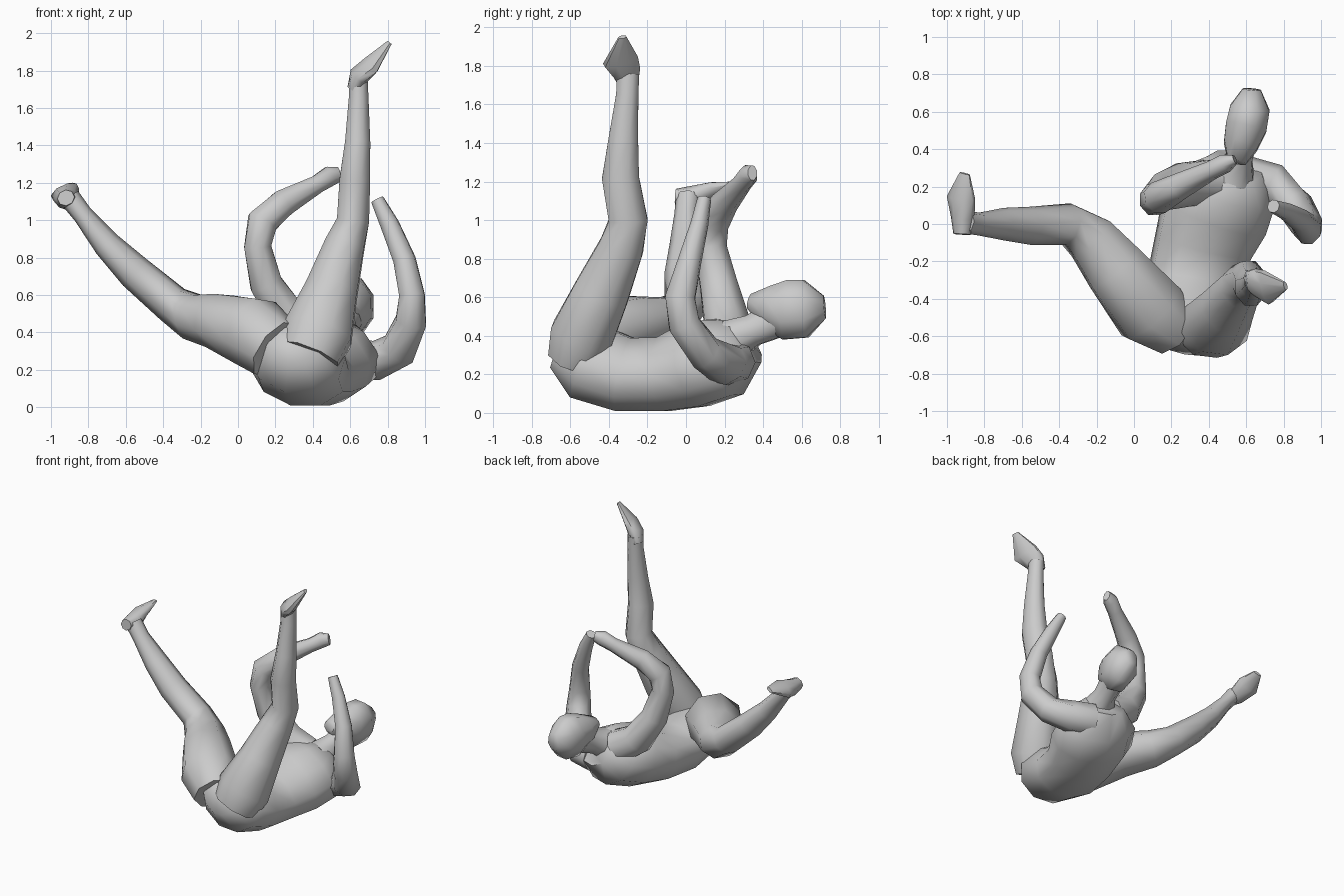
import bpy, bmesh, math
from mathutils import Vector


def loft(name, rings, side, n=8):
    """Skin elliptical rings (x, y, z, half width along side, half depth)."""
    bm = bmesh.new()
    pts = [Vector(r[:3]) for r in rings]
    loops = []
    for i, r in enumerate(rings):
        a, b = pts[max(i - 1, 0)], pts[min(i + 1, len(pts) - 1)]
        t = (b - a).normalized()
        s = Vector(side)
        u = (s - t * s.dot(t)).normalized()
        v = t.cross(u)
        loop = []
        for k in range(n):
            g = 2 * math.pi * (k + 0.5) / n
            loop.append(bm.verts.new(pts[i] + (u * math.cos(g) * r[3] + v * math.sin(g) * r[4]) * 1.04))
        loops.append(loop)
    for p, q in zip(loops, loops[1:]):
        for k in range(n):
            bm.faces.new((p[k], p[(k + 1) % n], q[(k + 1) % n], q[k]))
    bm.faces.new(loops[0][::-1])
    bm.faces.new(loops[-1])
    bmesh.ops.recalc_face_normals(bm, faces=bm.faces)
    me = bpy.data.meshes.new(name)
    bm.to_mesh(me)
    bm.free()
    ob = bpy.data.objects.new(name, me)
    bpy.context.collection.objects.link(ob)
    bpy.context.view_layer.objects.active = ob
    ob.select_set(True)
    bpy.ops.object.shade_smooth_by_angle(angle=math.radians(60))
    ob.select_set(False)
    return ob


# torso lying on its back, right shoulder tipped down
loft("torso", [
    (0.30, -0.66, 0.33, 0.14, 0.10),
    (0.31, -0.52, 0.27, 0.26, 0.20),
    (0.33, -0.32, 0.20, 0.26, 0.19),
    (0.37, -0.12, 0.20, 0.26, 0.19),
    (0.43, 0.05, 0.25, 0.29, 0.22),
    (0.50, 0.20, 0.29, 0.27, 0.21),
    (0.54, 0.31, 0.37, 0.15, 0.13)], (0.93, -0.2, -0.22), 10)

# neck and head
loft("neck", [
    (0.53, 0.24, 0.38, 0.12, 0.11),
    (0.56, 0.35, 0.43, 0.075, 0.085),
    (0.59, 0.48, 0.49, 0.08, 0.10)], (1, -0.2, 0))
loft("head", [
    (0.55, 0.33, 0.58, 0.05, 0.04),
    (0.57, 0.42, 0.555, 0.095, 0.11),
    (0.60, 0.52, 0.535, 0.115, 0.16),
    (0.62, 0.62, 0.54, 0.11, 0.155),
    (0.63, 0.72, 0.55, 0.05, 0.06)], (1, -0.2, 0))

# arms
loft("left_arm", [
    (0.42, 0.23, 0.38, 0.12, 0.12),
    (0.27, 0.21, 0.47, 0.12, 0.11),
    (0.15, 0.17, 0.66, 0.10, 0.09),
    (0.105, 0.13, 0.86, 0.085, 0.075),
    (0.13, 0.14, 0.99, 0.085, 0.085),
    (0.24, 0.20, 1.09, 0.07, 0.075),
    (0.42, 0.29, 1.19, 0.05, 0.05),
    (0.49, 0.325, 1.235, 0.05, 0.055),
    (0.54, 0.345, 1.245, 0.025, 0.04)], (0, 1, 0))
loft("right_arm", [
    (0.60, 0.24, 0.26, 0.12, 0.11),
    (0.74, 0.21, 0.25, 0.115, 0.10),
    (0.86, 0.10, 0.31, 0.09, 0.10),
    (0.925, -0.01, 0.46, 0.085, 0.085),
    (0.93, -0.03, 0.60, 0.08, 0.07),
    (0.89, 0.02, 0.79, 0.06, 0.06),
    (0.81, 0.07, 0.98, 0.045, 0.05),
    (0.745, 0.095, 1.11, 0.035, 0.035)], (0, 1, 0.4))

# lower leg stretched out to the left
loft("left_leg", [
    (0.20, -0.56, 0.31, 0.15, 0.17),
    (0.09, -0.47, 0.40, 0.20, 0.19),
    (-0.10, -0.24, 0.46, 0.17, 0.15),
    (-0.23, -0.08, 0.48, 0.14, 0.125),
    (-0.35, 0.0, 0.55, 0.11, 0.10),
    (-0.55, -0.01, 0.72, 0.10, 0.09),
    (-0.70, 0.0, 0.87, 0.085, 0.07),
    (-0.83, 0.0, 1.03, 0.06, 0.05),
    (-0.90, 0.01, 1.12, 0.06, 0.055)], (0.5, 1, 0))
loft("left_foot", [
    (-0.92, -0.055, 1.12, 0.045, 0.04),
    (-0.915, 0.03, 1.115, 0.06, 0.06),
    (-0.925, 0.14, 1.15, 0.08, 0.04),
    (-0.905, 0.27, 1.185, 0.03, 0.012)], (0.9, 0, 0.45))

# leg raised straight up
loft("right_leg", [
    (0.38, -0.58, 0.28, 0.17, 0.14),
    (0.43, -0.54, 0.40, 0.19, 0.17),
    (0.50, -0.44, 0.62, 0.145, 0.15),
    (0.57, -0.335, 0.86, 0.11, 0.12),
    (0.615, -0.30, 1.00, 0.09, 0.105),
    (0.625, -0.34, 1.22, 0.085, 0.10),
    (0.64, -0.325, 1.42, 0.07, 0.08),
    (0.645, -0.305, 1.65, 0.055, 0.06),
    (0.645, -0.30, 1.76, 0.05, 0.06)], (1, 0, 0))
loft("right_foot", [
    (0.615, -0.30, 1.70, 0.05, 0.03),
    (0.645, -0.31, 1.77, 0.075, 0.05),
    (0.71, -0.34, 1.83, 0.095, 0.04),
    (0.81, -0.33, 1.95, 0.022, 0.012)], (0, 1, 0.6))
